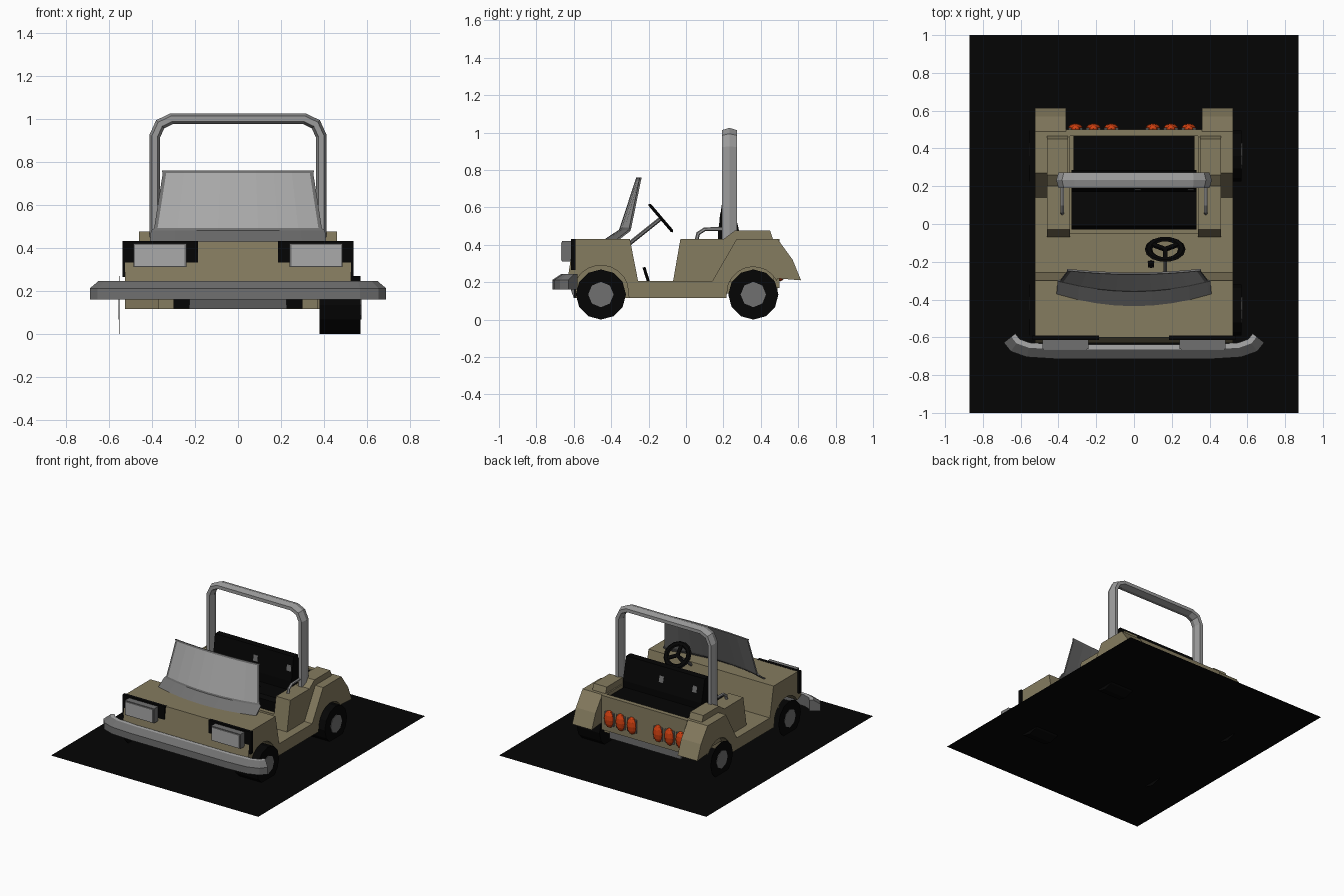
import bpy, bmesh, math
from mathutils import Vector, Matrix

cube = bpy.data.objects.get("Cube")
if cube:
    bpy.data.objects.remove(cube, do_unlink=True)


def material(name, r, g, b):
    m = bpy.data.materials.new(name)
    m.use_nodes = True
    m.diffuse_color = (r, g, b, 1)
    bsdf = next(n for n in m.node_tree.nodes if n.type == 'BSDF_PRINCIPLED')
    bsdf.inputs["Base Color"].default_value = (r, g, b, 1)
    bsdf.inputs["Roughness"].default_value = 0.7
    return m


TAN = material("khaki paint", .235, .2, .115)
BLACK = material("black", .0015, .0015, .0015)
STEEL = material("steel grey", .16, .16, .16)
TUBE = material("tube grey", .33, .33, .33)
LIGHT = material("light grey", .4, .4, .4)
RED = material("orange red", .62, .05, .005)


def finish(name, bm, *mats):
    bmesh.ops.recalc_face_normals(bm, faces=bm.faces)
    me = bpy.data.meshes.new(name)
    bm.to_mesh(me)
    bm.free()
    for m in mats:
        me.materials.append(m)
    ob = bpy.data.objects.new(name, me)
    bpy.context.collection.objects.link(ob)
    return ob


def prism(name, pts, x0, x1, mat):
    """Side profile of (y, z) points stretched from x0 to x1."""
    bm = bmesh.new()
    face = bm.faces.new([bm.verts.new((x0, y, z)) for y, z in pts])
    ext = bmesh.ops.extrude_face_region(bm, geom=[face])["geom"]
    bmesh.ops.translate(bm, vec=(x1 - x0, 0, 0),
                        verts=[v for v in ext if isinstance(v, bmesh.types.BMVert)])
    bm.faces.ensure_lookup_table()
    return finish(name, bm, mat)


def box(name, x0, x1, y0, y1, z0, z1, mat):
    return prism(name, [(y0, z0), (y1, z0), (y1, z1), (y0, z1)], x0, x1, mat)


def both(func, name, x0, x1, *args):
    func("left_" + name, x0, x1, *args)
    func("right_" + name, -x1, -x0, *args)


def arch(cy, cz, r, a0, a1, n=8):
    angles = [math.radians(a0 + (a1 - a0) * i / n) for i in range(n + 1)]
    return [(cy + r * math.cos(a), cz + r * math.sin(a)) for a in angles]


def oval(r_side, r_plane):
    return [(r_side * math.cos(k * math.pi / 3), r_plane * math.sin(k * math.pi / 3)) for k in range(6)]


def tube(name, path, plane, section, *mats):
    """Sweep a section along a path in one plane; flat tops take the last colour."""
    bm = bmesh.new()
    path, plane, rings = [Vector(p) for p in path], Vector(plane), []
    for i, p in enumerate(path):
        a = (p - path[max(i - 1, 0)]).normalized()
        b = (path[min(i + 1, len(path) - 1)] - p).normalized()
        t = (a + b).normalized()
        side = plane.cross(t) / max(.5, t.dot(b if b.length else a))
        rings.append([bm.verts.new(p + side * s + plane * h) for s, h in section])
    n = len(section)
    for r0, r1 in zip(rings, rings[1:]):
        for k in range(n):
            j = (k + 1) % n
            bm.faces.new((r0[k], r0[j], r1[j], r1[k]))
    bm.faces.new(rings[0])
    bm.faces.new(rings[-1])
    bmesh.ops.recalc_face_normals(bm, faces=bm.faces)
    for f in bm.faces:
        f.material_index = (len(mats) - 1) * int(f.normal.z > .9)
    return finish(name, bm, *mats)


# Ground slab, pierced slightly by the tyres
bm = bmesh.new()
bmesh.ops.create_grid(bm, x_segments=1, y_segments=1, size=1,
                      matrix=Matrix.Translation((0, 0, .027)) @ Matrix.Diagonal((.87, 1, 1, 1)))
finish("ground_plate", bm, BLACK)

# Body front, floor and rear tub
prism("front_body", [(-.6, .43), (-.3, .43), (-.255, .2), (-.255, .115), (-.305, .115)]
      + arch(-.455, .14, .15, 20, 150) + [(-.63, .235)], -.525, .525, TAN)
box("front_underbody", -.37, .37, -.59, -.3, .115, .4, TAN)
box("front_lower_strip", -.3, .3, -.6, -.588, .117, .24, BLACK)
prism("front_skid_plate", [(-.62, .17), (-.6, .17), (-.57, .115), (-.6, .115)], -.225, .225, STEEL)
box("floor_pan", -.525, .525, -.256, .215, .115, .205, TAN)
box("rear_tub", -.36, .36, .2, .47, .14, .4, TAN)
box("tail_panel", -.36, .36, .465, .5, .17, .43, TAN)
box("rear_bumper_plate", -.3, .3, .47, .49, .115, .172, STEEL)


# Quarter panels, raised blocks and flared rear fenders
def quarter(name, x0, x1):
    prism(name, [(-.07, .2), (-.03, .43), (.47, .43), (.47, .2)], x0, x1, TAN)


def raised(name, x0, x1):
    prism(name, [(.2, .43), (.26, .475), (.45, .475), (.465, .43)], x0, x1, TAN)


def fender(name, x0, x1):
    prism(name, [(.14, .205), (.27, .43), (.49, .43), (.57, .32), (.615, .21), (.49, .22)]
          + arch(.36, .14, .142, 28, 160) + [(.215, .115), (.14, .115)], x0, x1, TAN)


both(quarter, "quarter_panel", .34, .46)
both(raised, "raised_block", .35, .46)
both(fender, "rear_fender", .36, .525)

# Seat, its worn patches and the cargo cover
box("seat_base", -.34, .34, -.05, .2, .2, .3, TAN)
prism("seat_cushion", [(-.02, .3), (-.03, .38), (-.01, .405), (.2, .39), (.2, .3)], -.33, .33, BLACK)
prism("seat_back", [(.17, .39), (.17, .46), (.195, .64), (.245, .64), (.285, .47), (.285, .39)],
      -.33, .33, BLACK)
for label, x in (("middle", .02), ("side", .3)):
    prism(label + "_front_patch", [(.178, .53), (.184, .575), (.188, .575), (.182, .53)],
          x - .018, x + .018, STEEL)
    prism(label + "_rear_patch", [(.273, .53), (.262, .575), (.258, .575), (.269, .53)],
          .04 - x - .018, .04 - x + .018, STEEL)
box("cargo_cover", -.32, .32, .27, .466, .39, .42, BLACK)


# Wheels: full tyres on the left, flat discs on the right
def disc(name, cy, x0, x1, r, sides, mat):
    prism(name, arch(cy, .134, r, 0, 360 - 360 / sides, sides - 1), x0, x1, mat)


for label, cy in (("front", -.455), ("rear", .36)):
    disc(label + "_left_tyre", cy, .38, .57, .134, 12, BLACK)
    disc(label + "_left_hub", cy, .565, .574, .068, 8, STEEL)
    disc(label + "_right_tyre", cy, -.552, -.55, .134, 12, BLACK)
    disc(label + "_right_hub", cy, -.555, -.553, .068, 8, STEEL)

# Headlights
both(box, "headlight_frame", .185, .538, -.615, -.59, .265, .432, BLACK)
both(box, "headlight_body", .24, .485, -.663, -.61, .31, .42, STEEL)
both(box, "headlight_lens", .248, .478, -.668, -.66, .316, .413, LIGHT)

# Front bumper: swept-back ends, sloped upper front edge
bend = [(-.66, -.605), (-.63, -.643), (-.56, -.668), (-.4, -.678)]
bend += [(-x, y) for x, y in reversed(bend)]
tube("front_bumper", [(x, y, .2) for x, y in bend], (0, 0, 1),
     [(.04, .045), (.013, .045), (-.037, .012), (-.037, -.04), (.04, -.04)], STEEL, LIGHT)
both(box, "bumper_bracket", .25, .35, -.66, -.58, .18, .23, BLACK)

# Curved windscreen with cowl and rim
bm = bmesh.new()
COLS = 10
rows = [(.43, .41, -.435, -.37), (.48, .405, -.358, -.305), (.492, .39, -.354, -.302),
        (.748, .35, -.27, -.25), (.76, .355, -.266, -.247)]
grid = []
for z, half, mid, end in rows:
    inner = half - .016
    xs = [-half] + [-inner + 2 * inner * i / (COLS - 2) for i in range(COLS - 1)] + [half]
    grid.append([bm.verts.new((x, mid + (end - mid) * (x / half) ** 2, z)) for x in xs])
for r, (lo, hi) in enumerate(zip(grid, grid[1:])):
    for c in range(COLS):
        f = bm.faces.new((lo[c], lo[c + 1], hi[c + 1], hi[c]))
        f.material_index = 0 if r == 2 and 0 < c < COLS - 1 else 1
screen = finish("windscreen", bm, LIGHT, STEEL)
if sum(p.normal.y for p in screen.data.polygons) > 0:
    screen.data.flip_normals()
solid = screen.modifiers.new("thickness", 'SOLIDIFY')
solid.thickness = .01
solid.material_offset = 1
solid.material_offset_rim = 1

# Roll bar and side grab handles
half_bar = [(-.387, .42), (-.387, .92), (-.362, .975), (-.31, 1.0)]
half_bar += [(-x, z) for x, z in reversed(half_bar)]
tube("roll_bar", [(x, .232, z) for x, z in half_bar], (0, 1, 0), oval(.025, .047), TUBE)
for label, x in (("left", .38), ("right", -.38)):
    tube(label + "_grab_handle", [(x, y, z) for y, z in
         ((.055, .42), (.065, .46), (.1, .483), (.2, .485))], (1, 0, 0), oval(.01, .01), TUBE)

# Steering column, flattened wheel rim, hub and spokes
wheel = Matrix.Translation((.165, -.134, .543)) @ Matrix.Rotation(-.865, 4, 'X')
tube("steering_column", [(.165, -.31, .4), (.165, -.135, .54)], (1, 0, 0), oval(.011, .011), STEEL)
bpy.ops.mesh.primitive_torus_add(major_segments=14, minor_segments=6, major_radius=.084,
                                 minor_radius=.019)
rim = bpy.context.object
rim.name = "steering_wheel"
rim.matrix_world = wheel @ Matrix.Diagonal((1.05, 1, .5, 1))
rim.data.materials.append(BLACK)
bm = bmesh.new()
for k in range(3):
    bmesh.ops.create_cube(bm, size=1, matrix=wheel
                          @ Matrix.Rotation(math.pi / 6 + k * 2 * math.pi / 3, 4, 'Z')
                          @ Matrix.Translation((.04, 0, 0)) @ Matrix.Diagonal((.09, .024, .014, 1)))
finish("steering_spokes", bm, BLACK)

# Pedal lever
tube("pedal_lever", [(.09, -.2, .2), (.09, -.225, .28)], (1, 0, 0), oval(.008, .018), BLACK)

# Tail lights: two groups of three on grey seats
for i, x in enumerate((-.31, -.215, -.12, .1, .195, .29)):
    bm = bmesh.new()
    bmesh.ops.create_uvsphere(bm, u_segments=10, v_segments=6, radius=1,
                              matrix=Matrix.Translation((x, .505, .27))
                              @ Matrix.Diagonal((.04, .028, .066, 1)))
    finish("tail_light_%d" % (i + 1), bm, RED)
    box("tail_light_seat_%d" % (i + 1), x - .038, x + .038, .497, .508, .22, .32, STEEL)
